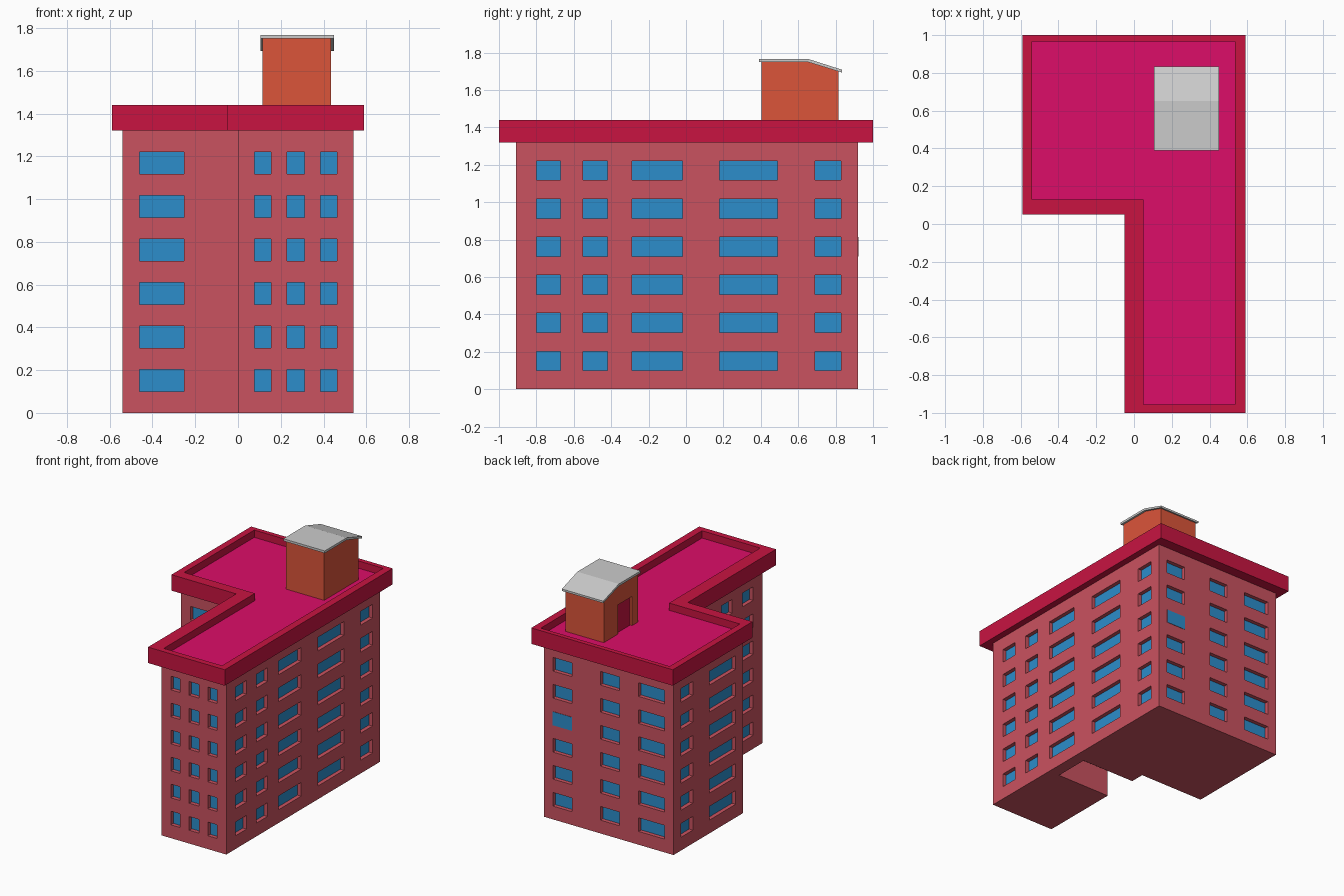
import bpy, bmesh
from mathutils import Vector

if "Cube" in bpy.data.objects:
    bpy.data.objects.remove(bpy.data.objects["Cube"])


def material(name, rgb):
    m = bpy.data.materials.new(name)
    m.diffuse_color = (*rgb, 1)
    m.use_nodes = True
    m.node_tree.nodes["Principled BSDF"].inputs["Base Color"].default_value = m.diffuse_color
    return m


PINK = material("pink_wall", (0.59, 0.085, 0.115))
CRIMSON = material("crimson", (0.58, 0.007, 0.053))
MAGENTA = material("magenta", (0.72, 0.004, 0.138))
BLUE = material("blue_glass", (0.025, 0.27, 0.60))
ORANGE = material("orange", (0.71, 0.09, 0.042))


def quad(bm, pts):
    return bm.faces.new([bm.verts.new(p) for p in pts])


def finish(bm, name, mat=None, recalc=False):
    bmesh.ops.remove_doubles(bm, verts=bm.verts, dist=1e-5)
    if recalc:
        bmesh.ops.recalc_face_normals(bm, faces=bm.faces)
    me = bpy.data.meshes.new(name)
    bm.to_mesh(me)
    bm.free()
    if mat:
        me.materials.append(mat)
    ob = bpy.data.objects.new(name, me)
    bpy.context.collection.objects.link(ob)
    return ob


WALL_TOP, ROOF_Z, RIM_TOP = 1.32, 1.385, 1.44
ROWS = [(0.1 + 0.2035 * i, 0.203 + 0.2035 * i) for i in range(6)]
DEPTH = 0.03
ENTRY = (-0.29, -0.02)
ENTRY_DEPTH = 0.45

walls, panes = bmesh.new(), bmesh.new()


def recess(P, t0, t1, z0, z1, depth, back, floor=True):
    """Reveal faces of an opening plus its back face."""
    c = [(t0, z0), (t1, z0), (t1, z1), (t0, z1)]
    for i in range(4):
        if i == 0 and not floor:
            continue
        (a, za), (b, zb) = c[i], c[(i + 1) % 4]
        quad(walls, [P(a, za, 0), P(b, zb, 0), P(b, zb, depth), P(a, za, depth)])
    quad(back, [P(t, z, depth) for t, z in c])


def wall(p0, p1, columns, flush=None, entry=False):
    """Wall from p0 to p1 (outside on the right), with window columns along its axis."""
    axis = 0 if p0[1] == p1[1] else 1
    sign = 1 if p1[axis] > p0[axis] else -1
    inward = Vector((0, sign, 0)) if axis == 0 else Vector((-sign, 0, 0))

    def P(t, z, d):
        v = Vector((p0[0], p0[1], z))
        v[axis] = t
        return v + inward * d

    cuts = sorted({p0[axis], p1[axis], *[c for col in columns for c in col]}, reverse=sign < 0)
    zs = sorted({0, WALL_TOP, *[z for r in ROWS for z in r]})
    for t0, t1 in zip(cuts, cuts[1:]):
        col = (min(t0, t1), max(t0, t1))
        door = entry and col == ENTRY
        if door:
            recess(P, t0, t1, 0, ROWS[0][1], ENTRY_DEPTH, walls, floor=False)
        for z0, z1 in zip(zs, zs[1:]):
            if door and z1 <= ROWS[0][1]:
                continue
            if col in columns and (z0, z1) in ROWS:
                out = flush == (columns.index(col), ROWS.index((z0, z1)))
                recess(P, t0, t1, z0, z1, -0.003 if out else DEPTH, panes)
            else:
                quad(walls, [P(t0, z0, 0), P(t1, z0, 0), P(t1, z1, 0), P(t0, z1, 0)])


# walls with recessed windows, round the L-shaped footprint
wing_side = [(-0.80, -0.67), (-0.55, -0.42), ENTRY]
block_side = [(0.18, 0.49), (0.69, 0.83)]
A, B, C = (0, -0.91), (0.54, -0.91), (0.54, 0.92)
D, E, F = (-0.54, 0.92), (-0.54, 0.09), (0, 0.09)
wall(A, B, [(0.077, 0.155), (0.23, 0.31), (0.385, 0.462)])
wall(B, C, wing_side + block_side)
wall(C, D, [(0.305, 0.465), (-0.09, 0.07), (-0.465, -0.25)], flush=(0, 3))
wall(D, E, block_side)
wall(E, F, [(-0.46, -0.253)])
wall(F, A, wing_side, entry=True)

# underside, leaving out the entrance recess
y0, y1 = ENTRY
base = [A, (0, y0), (ENTRY_DEPTH, y0), (ENTRY_DEPTH, y1), (0, y1), F, E, D, C, B]
quad(walls, [(x, y, 0) for x, y in base])
finish(walls, "walls", PINK)
finish(panes, "window_panes", BLUE)

# overhanging roof rim
outer = [(-0.05, -1), (0.59, -1), (0.59, 1), (-0.59, 1), (-0.59, 0.05), (-0.05, 0.05)]
inner = [(0.05, -0.955), (0.535, -0.955), (0.535, 0.965), (-0.54, 0.965), (-0.54, 0.13), (0.05, 0.13)]
rim = bmesh.new()
loops = [(outer, WALL_TOP), (outer, RIM_TOP), (inner, RIM_TOP), (inner, ROOF_Z)]
for (la, za), (lb, zb) in zip(loops, loops[1:]):
    for i in range(6):
        j = (i + 1) % 6
        quad(rim, [(*la[i], za), (*la[j], za), (*lb[j], zb), (*lb[i], zb)])
quad(rim, [(*p, WALL_TOP) for p in reversed(outer)])
finish(rim, "roof_rim", CRIMSON)

# flat roof deck
deck = bmesh.new()
quad(deck, [(*p, ROOF_Z) for p in inner])
finish(deck, "roof_deck", MAGENTA)


def extrude_x(name, profile, x0, x1, mat=None):
    """Solid from a (y, z) profile stretched along x."""
    bm = bmesh.new()
    n = len(profile)
    quad(bm, [(x0, *p) for p in profile])
    quad(bm, [(x1, *p) for p in profile])
    for i in range(n):
        a, b = profile[i], profile[(i + 1) % n]
        quad(bm, [(x0, *a), (x1, *a), (x1, *b), (x0, *b)])
    return finish(bm, name, mat, recalc=True)


# stair hut: body profile around a doorway niche, door and bent cover
hut_top = [(0.815, 1.70), (0.65, 1.75), (0.405, 1.75)]
d0, d1, dz = 0.478, 0.645, 1.605
extrude_x("hut_body", [(0.405, ROOF_Z), (0.815, ROOF_Z)] + hut_top, 0.135, 0.435, ORANGE)
extrude_x("hut_door_wall", [(0.405, ROOF_Z), (d0, ROOF_Z), (d0, dz), (d1, dz), (d1, ROOF_Z),
                            (0.815, ROOF_Z)] + hut_top, 0.115, 0.135, ORANGE)
extrude_x("hut_door", [(d0, ROOF_Z), (d1, ROOF_Z), (d1, dz), (d0, dz)], 0.131, 0.136, CRIMSON)
extrude_x("hut_cover", [(0.39, 1.75), (0.65, 1.75), (0.835, 1.693),
                        (0.835, 1.708), (0.65, 1.767), (0.39, 1.767)], 0.105, 0.45)
